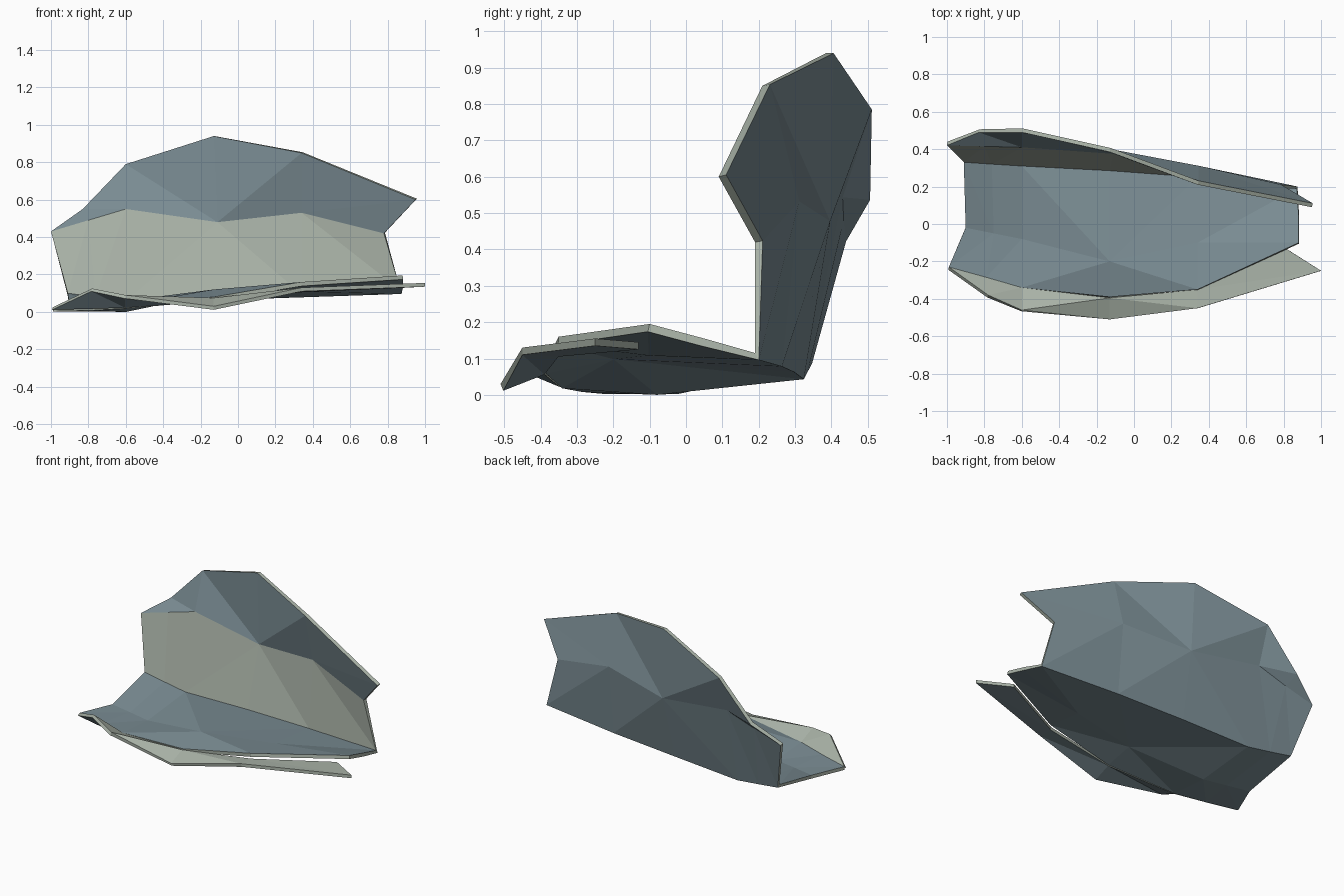
import bpy
import bmesh

cube = bpy.data.objects.get("Cube")
if cube:
    bpy.data.objects.remove(cube)


def make_material(name, rgb):
    mat = bpy.data.materials.new(name)
    mat.use_nodes = True
    mat.diffuse_color = (*rgb, 1)
    mat.node_tree.nodes["Principled BSDF"].inputs["Base Color"].default_value = (*rgb, 1)
    return mat


blue = make_material("slate blue", (0.20, 0.27, 0.30))
sage = make_material("pale sage", (0.40, 0.45, 0.39))
SAGE, BLUE = 0, 1
CENTRE = 3  # creases fan out from this station

# Crease lines, each running from the right end to the left end of the model
top_edge = [(-1, .42, .43), (-.83, .49, .55), (-.6, .49, .79),
            (-.13, .385, .94), (.34, .21, .85), (.95, .09, .60)]
back_crease = [(-1, .42, .43), (-.8, .415, .49), (-.6, .41, .55),
               (-.11, .375, .48), (.34, .29, .53), (.78, .19, .42)]
seat_back = [(-.91, .33, .10), (-.76, .32, .08), (-.6, .31, .06),
             (-.13, .285, .08), (.34, .25, .095), (.87, .19, .115)]
seat_middle = [(-.9, -.02, .025), (-.75, -.05, .024), (-.6, -.08, .022),
               (-.13, -.2, .12), (.34, -.1, .13), (.88, .05, .155)]
seat_front = [(-.99, -.23, .025), (-.79, -.285, .03), (-.6, -.34, .04),
              (-.13, -.39, .08), (.34, -.35, .16), (.88, -.1, .195)]
lip_crease = [(-.99, -.23, .025), (-.79, -.285, .03), (-.6, -.34, .04),
              (-.13, -.395, .075), (.34, -.35, .125), (.81, -.13, .145)]
lip_edge = [(-.99, -.23, .025), (-.78, -.38, .125), (-.6, -.46, .09),
            (-.13, -.51, .03), (.34, -.45, .13), (1, -.25, .155)]


def strip_faces(upper, lower, fan_from_upper):
    """Triangles between two creases, with diagonals fanning from the centre."""
    for i in range(len(upper) - 1):
        a, b, c, d = lower[i], lower[i + 1], upper[i + 1], upper[i]
        if (i >= CENTRE) == fan_from_upper:
            yield from ((a, b, d), (b, c, d))
        else:
            yield from ((a, b, c), (a, c, d))


def folded_sheet(name, strips, thickness):
    bm = bmesh.new()
    verts = {}
    for upper, lower, fan_from_upper, colour in strips:
        for tri in strip_faces(upper, lower, fan_from_upper):
            if len(set(tri)) < 3:
                continue
            for p in tri:
                if p not in verts:
                    verts[p] = bm.verts.new(p)
            bm.faces.new([verts[p] for p in tri]).material_index = colour
    mesh = bpy.data.meshes.new(name)
    bm.to_mesh(mesh)
    bm.free()
    # front faces, then reverse faces, then rims
    for mat in (sage, blue, blue, blue, sage, sage):
        mesh.materials.append(mat)
    obj = bpy.data.objects.new(name, mesh)
    bpy.context.collection.objects.link(obj)
    solid = obj.modifiers.new("thickness", "SOLIDIFY")
    solid.thickness = thickness
    solid.offset = -1
    solid.material_offset = 2
    solid.material_offset_rim = 4
    return obj


# Tall folded back and the seat in one sheet
folded_sheet("back_and_seat", [
    (top_edge, back_crease, False, BLUE),
    (back_crease, seat_back, True, SAGE),
    (seat_back, seat_middle, False, BLUE),
    (seat_middle, seat_front, True, BLUE),
], 0.022)

# Front lip tucked under the seat edge
folded_sheet("front_lip", [(lip_crease, lip_edge, True, SAGE)], 0.02)
